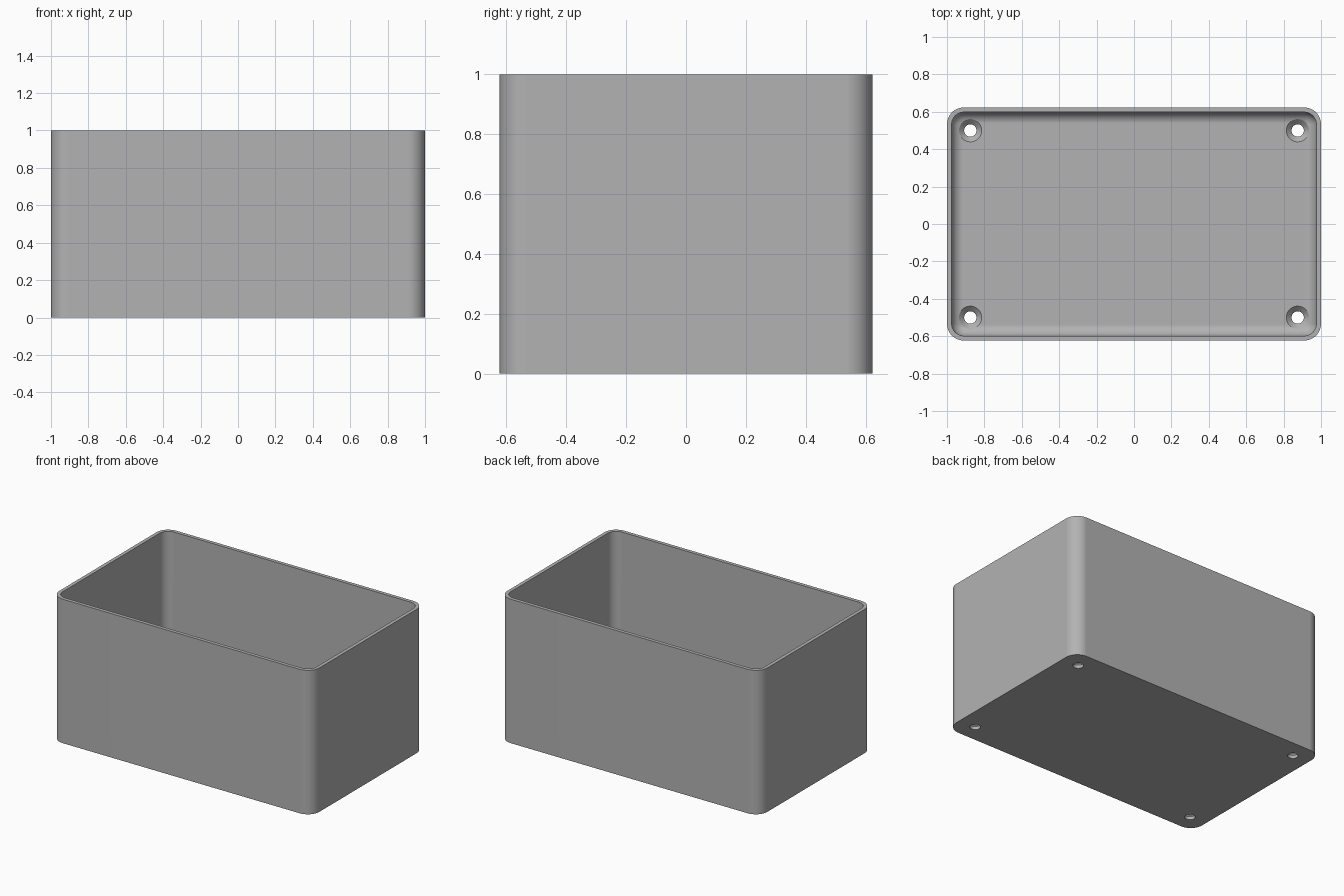
import bpy
import bmesh
import math

cube = bpy.data.objects.get("Cube")
if cube:
    bpy.data.objects.remove(cube, do_unlink=True)

HALF_X, HALF_Y, HEIGHT = 1.0, 0.623, 1.0
RADIUS, WALL, FLOOR = 0.09, 0.025, 0.05
FILLET = RADIUS - WALL - 0.002
STEPS = 10

grey = bpy.data.materials.new("light grey")
grey.use_nodes = True
colour = (0.45, 0.45, 0.45, 1)
grey.diffuse_color = colour
grey.node_tree.nodes["Principled BSDF"].inputs["Base Color"].default_value = colour


def make_object(name, bm):
    bmesh.ops.recalc_face_normals(bm, faces=bm.faces[:])
    mesh = bpy.data.meshes.new(name)
    bm.to_mesh(mesh)
    bm.free()
    obj = bpy.data.objects.new(name, mesh)
    bpy.context.collection.objects.link(obj)
    mesh.materials.append(grey)
    return obj


def rounded_ring(bm, inset, z):
    """Rounded rectangle, pulled in by inset, at height z."""
    ring = []
    r = RADIUS - inset
    for quarter, (sx, sy) in enumerate([(1, 1), (-1, 1), (-1, -1), (1, -1)]):
        for i in range(STEPS + 1):
            a = math.pi / 2 * (quarter + i / STEPS)
            ring.append(bm.verts.new((sx * (HALF_X - RADIUS) + r * math.cos(a),
                                      sy * (HALF_Y - RADIUS) + r * math.sin(a), z)))
    return ring


def circle_ring(bm, x, y, r, z, sides=32):
    angles = [2 * math.pi * i / sides for i in range(sides)]
    return [bm.verts.new((x + r * math.cos(a), y + r * math.sin(a), z)) for a in angles]


def loft(bm, rings):
    """Closed solid through a list of rings."""
    for low, high in zip(rings, rings[1:]):
        n = len(low)
        for i in range(n):
            j = (i + 1) % n
            bm.faces.new((low[i], low[j], high[j], high[i]))
    bm.faces.new(rings[0][::-1])
    bm.faces.new(rings[-1])


# Box shell: outside wall, rim, inside wall, floor fillet
profile = [(0, 0), (0, HEIGHT), (WALL, HEIGHT)]
for i in range(STEPS + 1):
    a = math.pi / 2 * i / STEPS
    profile.append((WALL + FILLET * (1 - math.cos(a)),
                    FLOOR + FILLET * (1 - math.sin(a))))
bm = bmesh.new()
loft(bm, [rounded_ring(bm, inset, z) for inset, z in profile])
box = make_object("open_box", bm)

# Countersunk screw holes in the floor corners
bm = bmesh.new()
for x in (-0.875, 0.875):
    for y in (-0.5, 0.5):
        sink = [(0.033, -0.05), (0.033, 0.022), (0.061, FLOOR), (0.061, FLOOR + 0.05)]
        loft(bm, [circle_ring(bm, x, y, r, z) for r, z in sink])
cutter = make_object("screw_hole_cutter", bm)
cutter.hide_render = True

bpy.ops.object.select_all(action="DESELECT")
bpy.context.view_layer.objects.active = box
box.select_set(True)
cut = box.modifiers.new("screw holes", "BOOLEAN")
cut.operation = "DIFFERENCE"
cut.solver = "EXACT"
cut.object = cutter
bpy.ops.object.modifier_apply(modifier=cut.name)
bpy.data.objects.remove(cutter, do_unlink=True)

# Smooth corners, with large flat faces kept flat
bpy.ops.object.shade_smooth_by_angle(angle=math.radians(30))
weighted = box.modifiers.new("flat faces", "WEIGHTED_NORMAL")
weighted.keep_sharp = True
